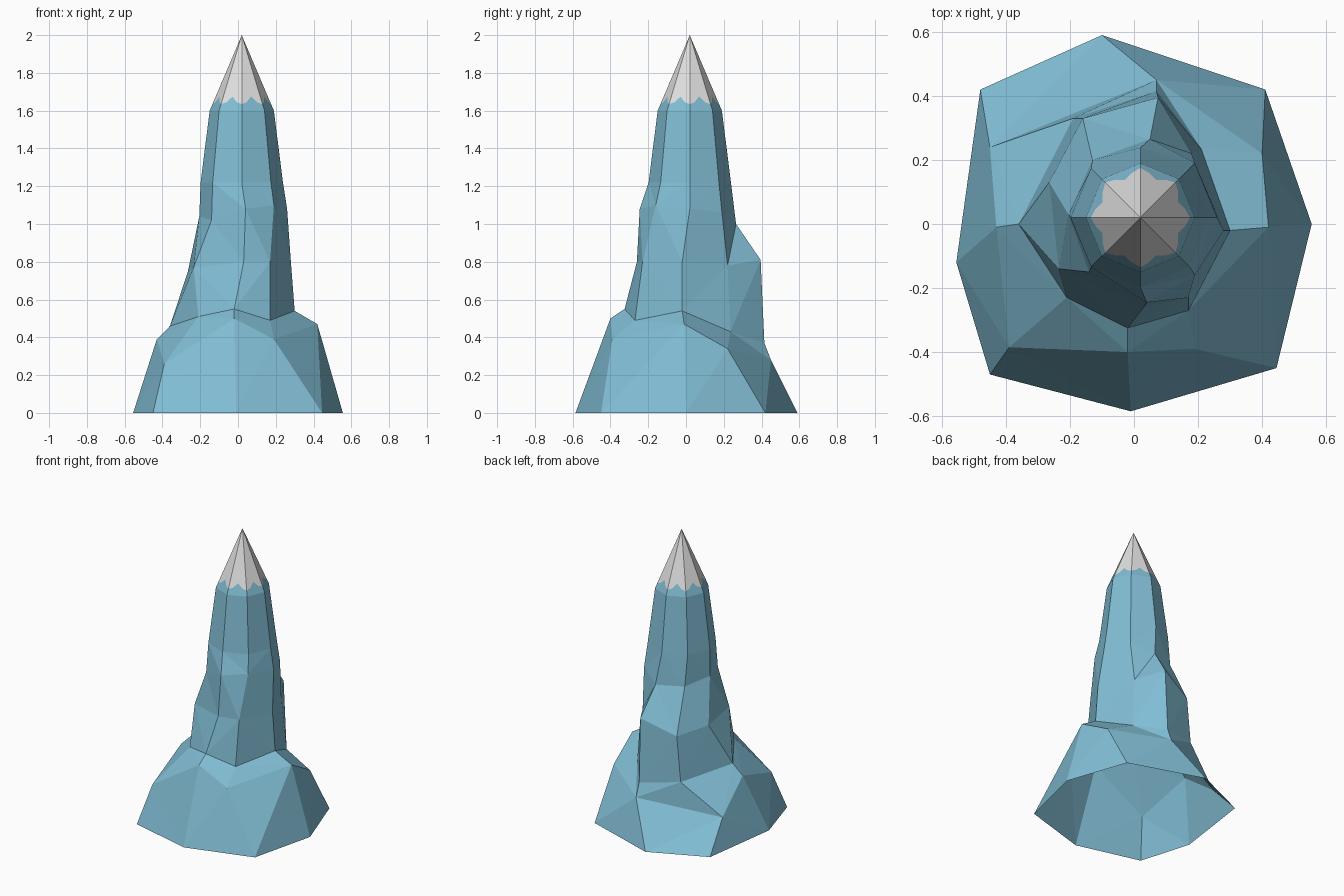
import bpy, bmesh, math

if "Cube" in bpy.data.objects:
    bpy.data.objects.remove(bpy.data.objects["Cube"])

def material(name, rgb):
    m = bpy.data.materials.new(name)
    m.diffuse_color = (*rgb, 1)
    m.use_nodes = True
    m.node_tree.nodes["Principled BSDF"].inputs["Base Color"].default_value = m.diffuse_color
    return m

blue = material("ice blue rock", (0.22, 0.51, 0.66))
grey = material("pale grey snow", (0.74, 0.74, 0.74))

CX = CY = 0.02          # axis of the upper spire
APEX = (CX, CY, 2.0)

def octagon(r, z):
    return [(CX + r * math.cos(i * math.pi / 4), CY + r * math.sin(i * math.pi / 4), z)
            for i in range(8)]

# Irregular rock rings, counter-clockwise from +x
base = [(0.555, 0), (0.41, 0.42), (-0.10, 0.59), (-0.48, 0.42),
        (-0.555, -0.12), (-0.45, -0.47), (-0.01, -0.585), (0.445, -0.45)]
base = [(x, y, 0) for x, y in base]
shoulder = [(0.42, -0.01, 0.47), (0.40, 0.22, 0.34), (0.07, 0.45, 0.28), (-0.45, 0.24, 0.20),
            (-0.43, -0.01, 0.39), (-0.39, -0.385, 0.26), (-0.02, -0.40, 0.50), (0.19, -0.39, 0.39)]
foot = [(0.30, -0.02, 0.54), (0.21, 0.235, 0.43), (0.07, 0.415, 0.37), (-0.19, 0.33, 0.41),
        (-0.36, 0.0, 0.46), (-0.21, -0.23, 0.51), (-0.02, -0.325, 0.55), (0.17, -0.27, 0.49)]
waist = [(0.28, -0.02, 0.80), (0.18, 0.22, 0.78), (0.075, 0.395, 0.81), (-0.16, 0.33, 0.72),
         (-0.265, 0.13, 0.75), (-0.235, -0.14, 0.77), (0.03, -0.26, 0.80), (0.17, -0.23, 0.80)]
collar = [(0.26, 0.02, 1.08), (0.19, 0.19, 1.06), (0.05, 0.265, 1.00), (-0.13, 0.20, 1.01),
          (-0.205, 0.03, 1.04), (-0.14, -0.15, 1.02), (0.04, -0.245, 1.08), (0.19, -0.16, 1.10)]
rings = [base, shoulder, foot, waist, collar, octagon(0.218, 1.22), octagon(0.17, 1.6)]

# Scalloped snow line: low on the cone's ridges, high at its face centres
top = rings[-1]
def toward_apex(p, z):
    t = (z - 1.6) / 0.4
    return tuple(a + (b - a) * t for a, b in zip(p, APEX))

snow_line = []
for i in range(8):
    p, q = top[i], top[(i + 1) % 8]
    for f, z in ((0, 1.635), (0.25, 1.645), (0.5, 1.675), (0.75, 1.645)):
        snow_line.append(toward_apex([a + (b - a) * f for a, b in zip(p, q)], z))

def finish(bm, name, mat):
    bmesh.ops.recalc_face_normals(bm, faces=bm.faces)
    me = bpy.data.meshes.new(name)
    bm.to_mesh(me)
    bm.free()
    me.materials.append(mat)
    ob = bpy.data.objects.new(name, me)
    bpy.context.collection.objects.link(ob)

# Rock spire: lofted rings, a hollow shell open underneath
bm = bmesh.new()
loops = [[bm.verts.new(p) for p in r] for r in rings]
for a, b in zip(loops, loops[1:]):
    for i in range(8):
        j = (i + 1) % 8
        bm.faces.new((a[i], a[j], b[j], b[i]))
line = [bm.verts.new(p) for p in snow_line]
for i in range(8):
    edge = [line[(4 * i + k) % 32] for k in range(5)]
    bm.faces.new([loops[-1][i], loops[-1][(i + 1) % 8]] + edge[::-1])
bmesh.ops.triangulate(bm, faces=bm.faces, quad_method='BEAUTY', ngon_method='BEAUTY')
finish(bm, "rock_spire", blue)

# Snow cap: fan from the snow line to the apex
bm = bmesh.new()
line = [bm.verts.new(p) for p in snow_line]
tip = bm.verts.new(APEX)
for i in range(32):
    bm.faces.new((line[i], line[(i + 1) % 32], tip))
finish(bm, "snow_cap", grey)
